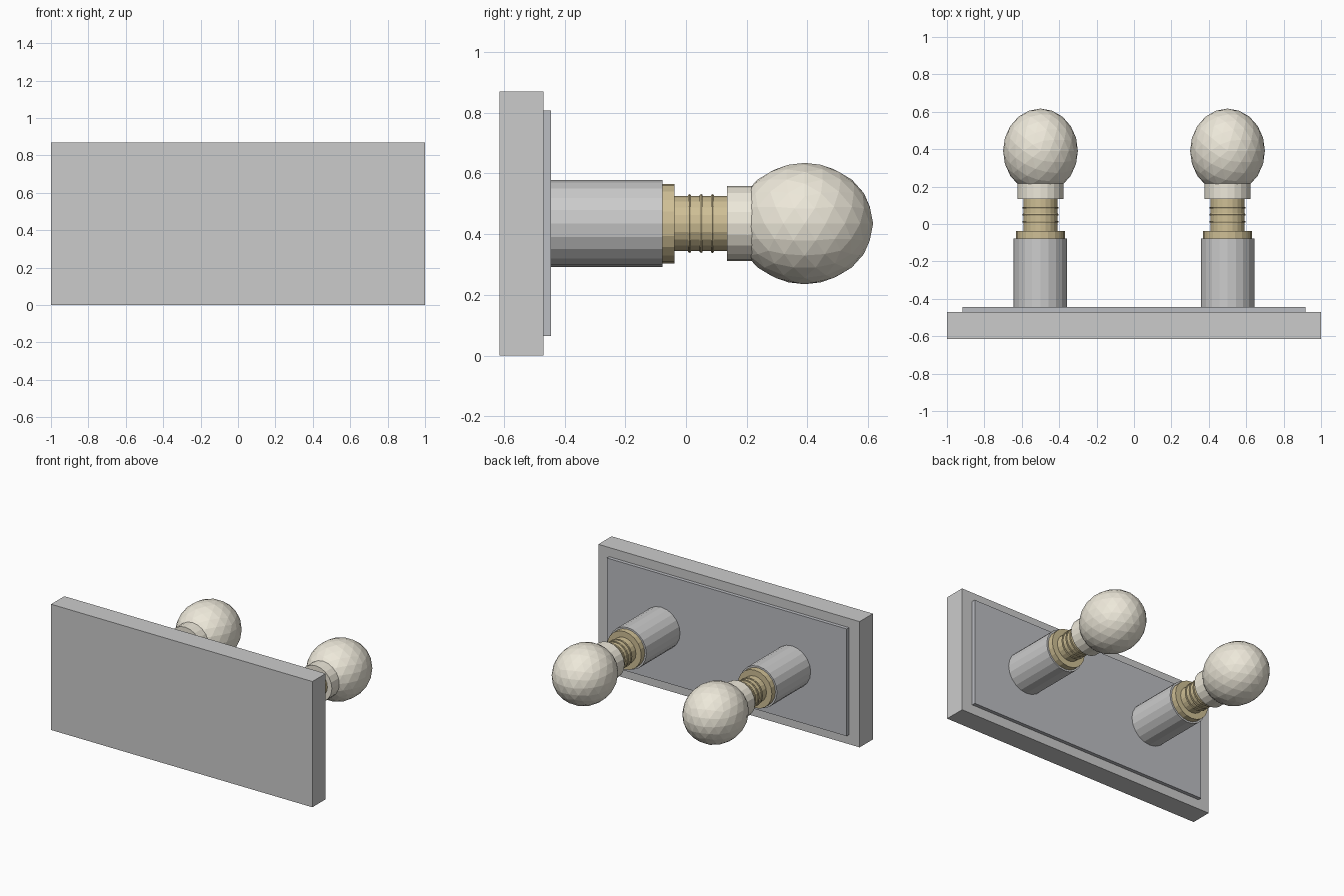
import bpy
from math import pi

if "Cube" in bpy.data.objects:
    bpy.data.objects.remove(bpy.data.objects["Cube"])

ZC = 0.435  # height of the lamp axes


def material(name, color):
    m = bpy.data.materials.new(name)
    m.diffuse_color = (*color, 1)
    m.use_nodes = True
    m.node_tree.nodes["Principled BSDF"].inputs["Base Color"].default_value = m.diffuse_color
    return m


brass = material("brass", (0.62, 0.52, 0.30))
glass = material("warm_glass", (0.85, 0.81, 0.70))
steel = material("steel", (0.75, 0.75, 0.75))
panel = material("panel_grey", (0.50, 0.51, 0.54))


def finish(name, mat):
    ob = bpy.context.object
    ob.name = name
    if mat:
        ob.data.materials.append(mat)
    return ob


def box(name, x, y0, y1, z0, z1, mat=None):
    bpy.ops.mesh.primitive_cube_add(size=1, location=(0, (y0 + y1) / 2, (z0 + z1) / 2))
    ob = finish(name, mat)
    ob.scale = (2 * x, y1 - y0, z1 - z0)


def tube(name, x, r, y0, y1, mat, sides=20):
    bpy.ops.mesh.primitive_cylinder_add(vertices=sides, radius=r, depth=y1 - y0,
                                        location=(x, (y0 + y1) / 2, ZC), rotation=(pi / 2, 0, 0))
    finish(name, mat)


# Wall plate and raised inner panel
box("back_plate", 1.0, -0.615, -0.47, 0, 0.87)
box("inner_panel", 0.918, -0.47, -0.445, 0.065, 0.807, panel)

# Two identical lamps
for side, x in (("left", -0.5), ("right", 0.5)):
    tube(side + "_socket", x, 0.143, -0.445, -0.077, steel)
    tube(side + "_collar", x, 0.131, -0.077, -0.038, brass)
    tube(side + "_screw_base", x, 0.09, -0.038, 0.135, brass)
    # thread ridges
    for i, y in enumerate((0.012, 0.05, 0.087)):
        bpy.ops.mesh.primitive_torus_add(major_radius=0.091, minor_radius=0.006,
                                         major_segments=20, minor_segments=6,
                                         location=(x, y, ZC), rotation=(pi / 2, 0, 0))
        finish(f"{side}_thread_{i + 1}", brass)
    tube(side + "_bulb_neck", x, 0.124, 0.135, 0.22, glass)
    # slightly elongated faceted globe
    bpy.ops.mesh.primitive_ico_sphere_add(subdivisions=3, radius=0.2, location=(x, 0.391, ZC))
    finish(side + "_bulb", glass).scale = (1, 1.13, 1)
